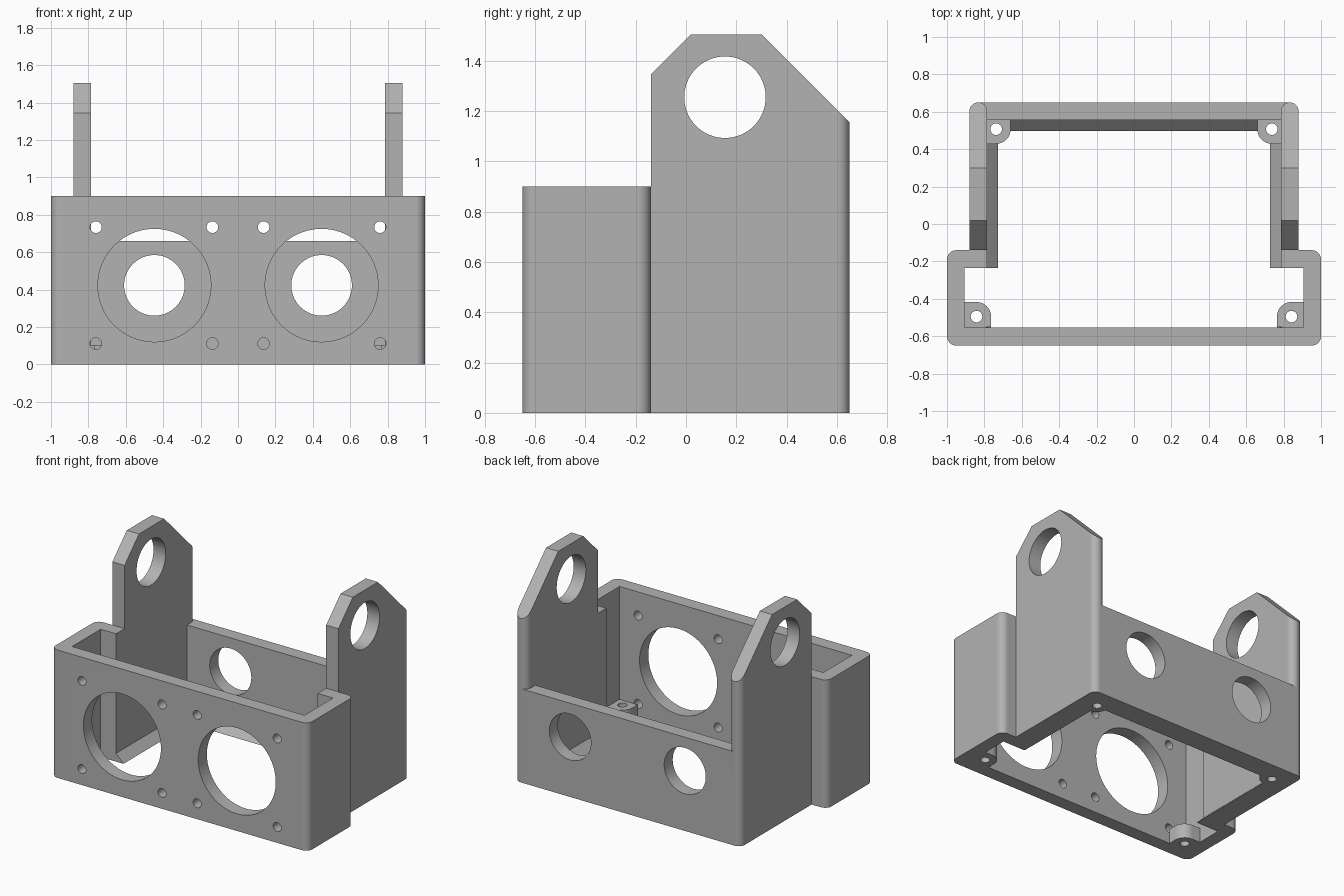
import bpy, bmesh, math
from mathutils import Vector

cube = bpy.data.objects.get("Cube")
if cube:
    bpy.data.objects.remove(cube, do_unlink=True)

grey = bpy.data.materials.new("plain grey")
grey.use_nodes = True
COLOUR = (0.45, 0.45, 0.45, 1)
grey.diffuse_color = COLOUR
grey.node_tree.nodes["Principled BSDF"].inputs["Base Color"].default_value = COLOUR


def outline(x0, x1, y0, y1, radii):
    """Rectangle with rounded corners, counter-clockwise from (x0, y0)."""
    pts = []
    corners = ((x0, y0, 1, 1), (x1, y0, -1, 1), (x1, y1, -1, -1), (x0, y1, 1, -1))
    for i, ((x, y, sx, sy), r) in enumerate(zip(corners, radii)):
        if not r:
            pts.append((x, y))
            continue
        for k in range(9):
            a = math.pi + i * math.pi / 2 + k * math.pi / 16
            pts.append((x + sx * r + r * math.cos(a), y + sy * r + r * math.sin(a)))
    return pts


def circle(cx, cy, r, n=64):
    return [(cx + r * math.cos(math.tau * k / n), cy + r * math.sin(math.tau * k / n))
            for k in range(n)]


def prism(name, pts, lo, hi, axis="z", slopes=()):
    """Extrude a flat outline along an axis, then trim it with (point, normal) planes."""
    place = {"z": lambda a, b, c: (a, b, c),
             "y": lambda a, b, c: (a, c, b),
             "x": lambda a, b, c: (c, a, b)}[axis]
    bm = bmesh.new()
    face = bm.faces.new([bm.verts.new(place(a, b, lo)) for a, b in pts])
    ext = bmesh.ops.extrude_face_region(bm, geom=[face])
    move = Vector(place(0, 0, hi - lo))
    bmesh.ops.translate(bm, vec=move,
                        verts=[g for g in ext["geom"] if isinstance(g, bmesh.types.BMVert)])
    for point, normal in slopes:
        cut = bmesh.ops.bisect_plane(bm, geom=bm.verts[:] + bm.edges[:] + bm.faces[:],
                                     plane_co=point, plane_no=normal, clear_outer=True)
        edges = [g for g in cut["geom_cut"] if isinstance(g, bmesh.types.BMEdge)]
        bmesh.ops.contextual_create(bm, geom=edges)
    bmesh.ops.recalc_face_normals(bm, faces=bm.faces[:])
    mesh = bpy.data.meshes.new(name)
    bm.to_mesh(mesh)
    bm.free()
    mesh.materials.append(grey)
    obj = bpy.data.objects.new(name, mesh)
    bpy.context.collection.objects.link(obj)
    return obj


def box(name, x0, x1, y0, y1, z0, z1):
    return prism(name, outline(x0, x1, y0, y1, (0, 0, 0, 0)), z0, z1)


def combine(part, operation):
    """Merge a part into the housing, or cut it away."""
    part.hide_render = True
    mod = housing.modifiers.new(part.name, "BOOLEAN")
    mod.operation = operation
    mod.solver = "EXACT"
    mod.object = part
    bpy.context.view_layer.objects.active = housing
    bpy.ops.object.modifier_apply(modifier=mod.name)
    bpy.data.objects.remove(part, do_unlink=True)


def add(part):
    combine(part, "UNION")


def cut(part):
    combine(part, "DIFFERENCE")


# Front shell, open at the top, the bottom and towards the rear
R = 0.05
housing = prism("housing", outline(-1, 1, -0.65, -0.14, (R, R, R, R)), 0, 0.9)
cut(box("front_cavity", -0.905, 0.905, -0.553, -0.235, -0.1, 1))
cut(box("rear_opening", -0.785, 0.785, -0.3, 0, -0.1, 1))

# Tall side plates with sloped shoulders and rounded rear edges
slopes = (((0, 0.02, 1.505), (0, -1, 1)), ((0, 0.30, 1.505), (0, 1, 1)))
for s in (-1, 1):
    x0, x1 = sorted((s * 0.785, s * 0.88))
    add(prism("side_plate", outline(x0, x1, -0.14, 0.65, (0, 0, 0.047, 0.047)),
              0, 1.505, slopes=slopes))

# Low rear wall
add(box("rear_wall", -0.8325, 0.8325, 0.555, 0.65, 0, 0.66))

# Sloped lips around the bottom opening
LIP = 0.058
for s in (-1, 1):
    lip = [(s * 0.80, 0), (s * (0.785 - LIP), 0), (s * 0.785, LIP), (s * 0.80, LIP)]
    add(prism("side_lip", lip, -0.235, 0.60, "y"))
add(prism("rear_lip", [(0.60, 0), (0.555 - LIP, 0), (0.555, LIP), (0.60, LIP)],
          -0.80, 0.80, "x"))

# Corner screw bosses
B = 0.078
for s in (-1, 1):
    for cx, cy, ex, ey in ((0.842, -0.495, 0.93, -0.58), (0.737, 0.507, 0.81, 0.58)):
        x0, x1 = sorted((s * (cx - B), s * ex))
        y0, y1 = sorted((cy + B if cy < 0 else cy - B, ey))
        inner = (1 if s < 0 else 0) if cy > 0 else (2 if s < 0 else 3)
        radii = [B if i == inner else 0 for i in range(4)]
        add(prism("screw_boss", outline(x0, x1, y0, y1, radii), 0, 0.105))
        cut(prism("boss_hole", circle(s * cx, cy, 0.031, 32), -0.1, 0.2))

# Round openings in the front wall, the rear wall and the side plates
for s in (-1, 1):
    cut(prism("front_opening", circle(s * 0.447, 0.423, 0.302, 96), -0.8, -0.5, "y"))
    cut(prism("rear_hole", circle(s * 0.447, 0.423, 0.162), 0.3, 0.8, "y"))
    for x in (0.76, 0.137):
        for z in (0.112, 0.734):
            cut(prism("front_screw_hole", circle(s * x, z, 0.031, 32), -0.8, -0.552, "y"))
cut(prism("plate_holes", circle(0.155, 1.255, 0.162), -1.2, 1.2, "x"))

# Smooth rounded edges, flat walls
housing.hide_render = False
bpy.ops.object.select_all(action="DESELECT")
housing.select_set(True)
bpy.context.view_layer.objects.active = housing
bpy.ops.object.shade_smooth_by_angle(angle=math.radians(30))
weighted = housing.modifiers.new("flat_walls", "WEIGHTED_NORMAL")
weighted.keep_sharp = True
